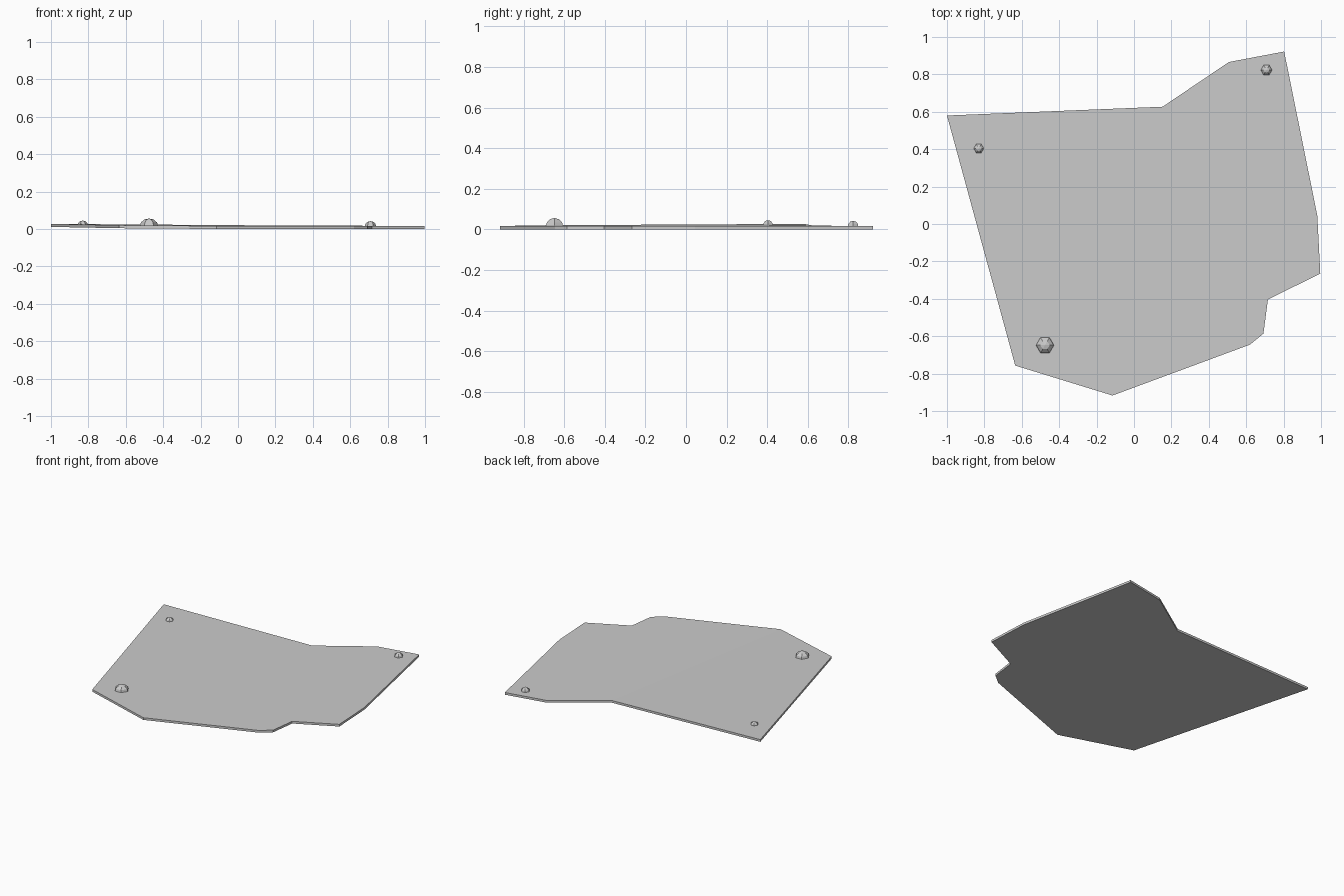
import bpy, bmesh, math

if "Cube" in bpy.data.objects:
    bpy.data.objects.remove(bpy.data.objects["Cube"])

def make_object(name, bm):
    bmesh.ops.recalc_face_normals(bm, faces=bm.faces)
    mesh = bpy.data.meshes.new(name)
    bm.to_mesh(mesh)
    bm.free()
    ob = bpy.data.objects.new(name, mesh)
    bpy.context.collection.objects.link(ob)
    return ob

# Scrap plate: jagged outline, left corner bent slightly up (x, y, lift)
OUTLINE = [(-1, .58, .011), (.153, .627, .003), (.507, .866, 0), (.803, .922, 0),
           (.98, .045, 0), (.996, -.265, 0), (.716, -.404, 0), (.692, -.586, 0),
           (.62, -.645, 0), (-.115, -.917, 0), (-.635, -.757, .004)]
THICK = .016
bm = bmesh.new()
face = bm.faces.new([bm.verts.new(p) for p in OUTLINE])
ext = bmesh.ops.extrude_face_region(bm, geom=[face], use_keep_orig=True)
top = [v for v in ext["geom"] if isinstance(v, bmesh.types.BMVert)]
bmesh.ops.translate(bm, verts=top, vec=(0, 0, THICK))
bmesh.ops.triangulate(bm, faces=[f for f in bm.faces if len(f.verts) > 4])
make_object("plate", bm)

# Six-sided domed rivets
def rivet(name, x, y, z, radius, height):
    bm = bmesh.new()
    rings = []
    for deg in (0, 30, 60):
        e = math.radians(deg)
        rings.append([bm.verts.new((radius * math.cos(e) * math.cos(i * math.pi / 3),
                                    radius * math.cos(e) * math.sin(i * math.pi / 3),
                                    height * math.sin(e))) for i in range(6)])
    tip = bm.verts.new((0, 0, height))
    for i in range(6):
        j = (i + 1) % 6
        for a, b in zip(rings, rings[1:]):
            bm.faces.new((a[i], a[j], b[j], b[i]))
        bm.faces.new((rings[-1][i], rings[-1][j], tip))
    bm.faces.new(rings[0][::-1])
    make_object(name, bm).location = (x, y, z)

rivet("rivet_front_left", -.476, -.648, .013, .05, .043)
rivet("rivet_back_left", -.83, .404, .018, .029, .027)
rivet("rivet_back_right", .708, .823, .013, .031, .029)
